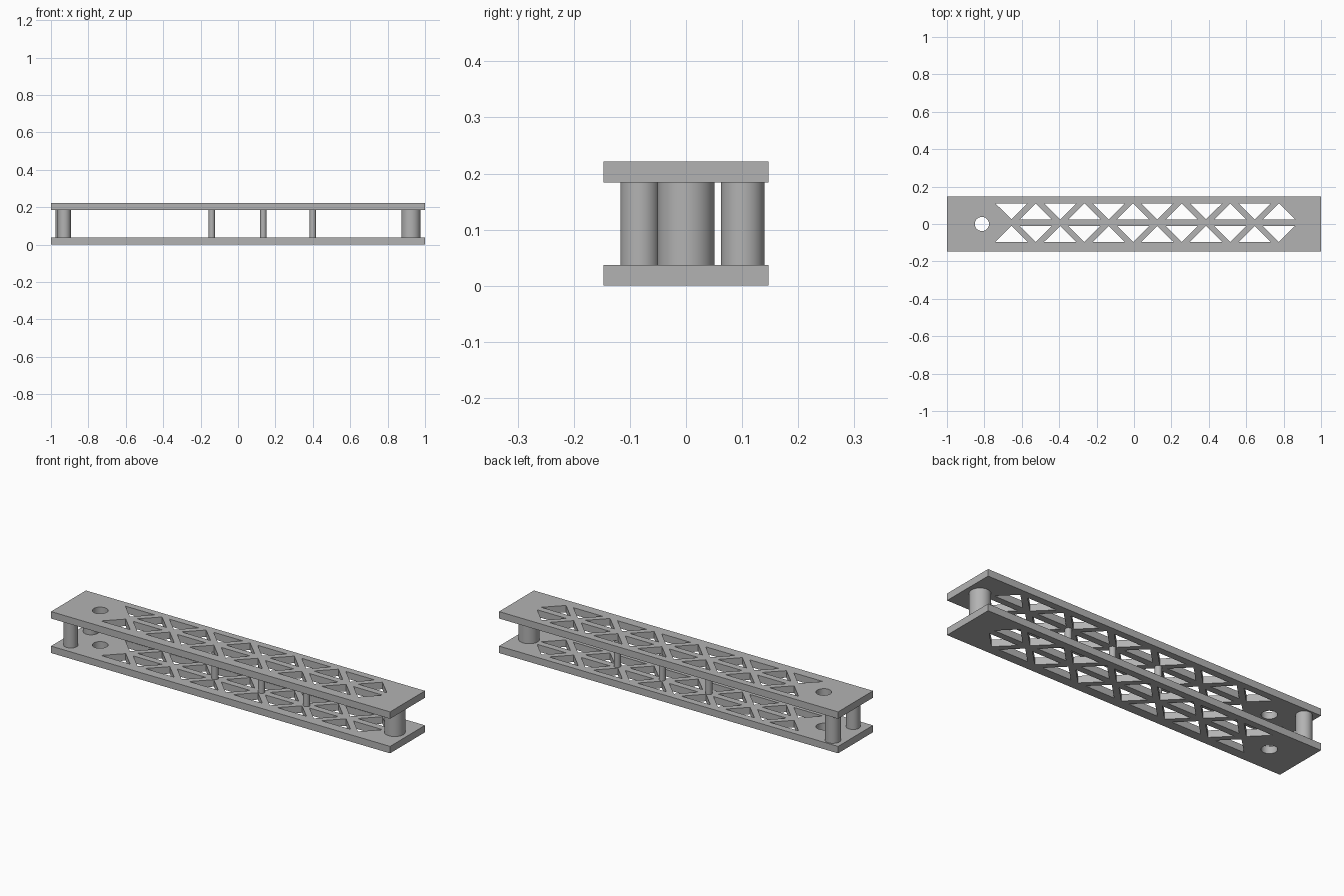
import bpy
import bmesh
import math

LENGTH, WIDTH, THICK, HEIGHT = 2.0, 0.294, 0.037, 0.221
RIB_Y = 0.007        # centre line of the long rib
PITCH = 0.26         # spacing of the truss pattern

cube = bpy.data.objects.get("Cube")
if cube:
    bpy.data.objects.remove(cube, do_unlink=True)

grey = bpy.data.materials.new("light grey")
grey.use_nodes = True
colour = (0.45, 0.45, 0.45, 1)
grey.diffuse_color = colour
grey.node_tree.nodes["Principled BSDF"].inputs["Base Color"].default_value = colour


def add_prism(bm, points, z0, z1):
    """Extrude a flat outline from z0 up to z1."""
    face = bm.faces.new([bm.verts.new((x, y, z0)) for x, y in points])
    ext = bmesh.ops.extrude_face_region(bm, geom=[face])
    top = [v for v in ext["geom"] if isinstance(v, bmesh.types.BMVert)]
    bmesh.ops.translate(bm, verts=top, vec=(0, 0, z1 - z0))


def make_object(name, bm):
    bmesh.ops.recalc_face_normals(bm, faces=bm.faces)
    mesh = bpy.data.meshes.new(name)
    bm.to_mesh(mesh)
    bm.free()
    mesh.materials.append(grey)
    obj = bpy.data.objects.new(name, mesh)
    bpy.context.collection.objects.link(obj)
    return obj


def circle(x, y, r, n=48):
    return [(x + r * math.cos(2 * math.pi * i / n),
             y + r * math.sin(2 * math.pi * i / n)) for i in range(n)]


def truss_openings():
    """Alternating triangles in two rows mirrored about the rib."""
    half, inner, outer = 0.086, 0.0175, 0.103
    for side in (-1, 1):
        near, far = RIB_Y + side * inner, RIB_Y + side * outer
        for i in range(12):
            x = -0.655 + i * PITCH / 2
            base, tip = (far, near) if i % 2 == 0 else (near, far)
            yield [(x - half, base), (x + half, base), (x, tip)]


def make_plate(name, z):
    bm = bmesh.new()
    a, b = LENGTH / 2, WIDTH / 2
    add_prism(bm, [(-a, -b), (a, -b), (a, b), (-a, b)], z, z + THICK)
    plate = make_object(name, bm)

    # Cutter for the truss openings and the round hole
    bm = bmesh.new()
    for outline in truss_openings():
        add_prism(bm, outline, z - 0.02, z + THICK + 0.02)
    add_prism(bm, circle(-0.813, 0, 0.038), z - 0.02, z + THICK + 0.02)
    cutter = make_object(name + "_cutter", bm)

    cut = plate.modifiers.new("openings", 'BOOLEAN')
    cut.operation = 'DIFFERENCE'
    cut.solver = 'EXACT'
    cut.object = cutter
    bpy.context.view_layer.objects.active = plate
    bpy.ops.object.modifier_apply(modifier=cut.name)
    bpy.data.objects.remove(cutter, do_unlink=True)
    return plate


def make_post(name, x, y, r):
    bm = bmesh.new()
    add_prism(bm, circle(x, y, r), THICK, HEIGHT - THICK)
    return make_object(name, bm)


# Two pierced plates held apart by round posts
parts = [
    make_plate("bottom_plate", 0),
    make_plate("top_plate", HEIGHT - THICK),
    make_post("large_end_post", 0.925, 0, 0.051),
    make_post("front_end_post", -0.929, -0.082, 0.035),
    make_post("back_end_post", -0.937, 0.101, 0.039),
]
for i, x in enumerate((-0.14, 0.135, 0.4)):
    parts.append(make_post(f"middle_post_{i + 1}", x, RIB_Y, 0.017))

bpy.ops.object.select_all(action='DESELECT')
for obj in parts:
    obj.select_set(True)
bpy.context.view_layer.objects.active = parts[0]
bpy.ops.object.shade_smooth_by_angle(angle=math.radians(30))
